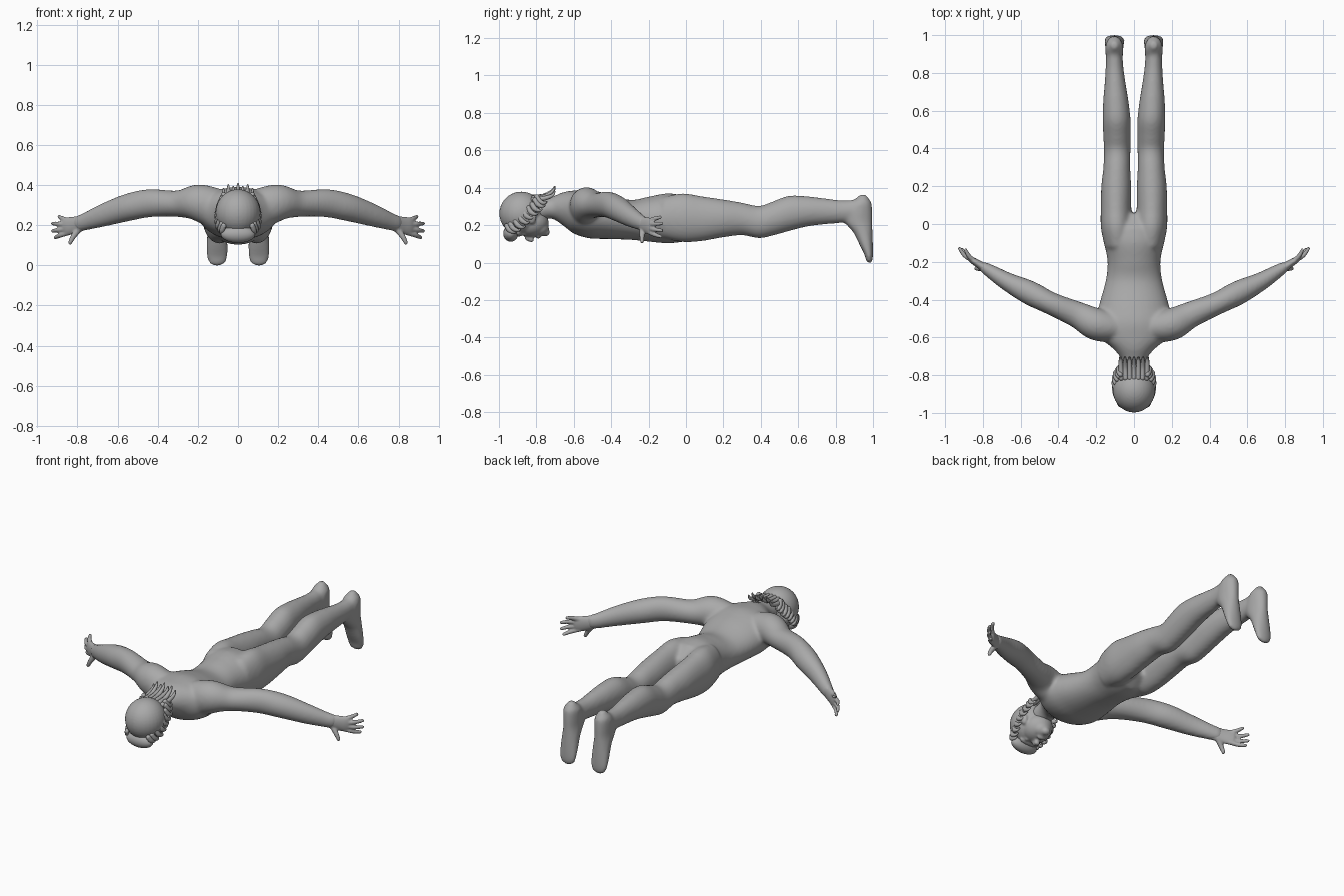
import bpy, bmesh, math
from mathutils import Vector, Matrix

if "Cube" in bpy.data.objects:
    bpy.data.objects.remove(bpy.data.objects["Cube"])

grey = bpy.data.materials.new("plain_grey")
grey.diffuse_color = (0.4, 0.4, 0.4, 1)
grey.use_nodes = True
grey.node_tree.nodes["Principled BSDF"].inputs["Base Color"].default_value = grey.diffuse_color
UP = Vector((0, 0, 1))


def spline(rows, steps=5):
    """Catmull-Rom interpolation of rows of numbers."""
    out = []
    for i in range(len(rows) - 1):
        a, b = rows[max(i - 1, 0)], rows[i]
        c, d = rows[i + 1], rows[min(i + 2, len(rows) - 1)]
        for s in range(steps):
            t = s / steps
            out.append([0.5 * (2 * q + (r - p) * t + (2 * p - 5 * q + 4 * r - w) * t * t
                               + (3 * q - p - 3 * r + w) * t ** 3)
                        for p, q, r, w in zip(a, b, c, d)])
    return out + [list(rows[-1])]


def loft(bm, rings, n=24):
    """Closed skin over elliptical rings (centre, half axis, half axis), ends rounded."""
    def cap(ring, inner):
        d = (ring[0] - inner[0]).normalized()
        r = min(ring[1].length, ring[2].length)
        return (ring[0] + d * r * 0.6, ring[1] * 0.55, ring[2] * 0.55)
    rings = [cap(rings[0], rings[1])] + rings + [cap(rings[-1], rings[-2])]
    angles = [2 * math.pi * k / n for k in range(n)]
    loops = [[bm.verts.new(c + u * math.cos(a) + v * math.sin(a)) for a in angles]
             for c, u, v in rings]
    faces = [bm.faces.new(loops[0]), bm.faces.new(loops[-1])]
    for p, q in zip(loops, loops[1:]):
        for k in range(n):
            j = (k + 1) % n
            faces.append(bm.faces.new((p[k], p[j], q[j], q[k])))
    bmesh.ops.recalc_face_normals(bm, faces=faces)


def along_y(bm, rows, side=1):
    """Rows: y, centre x, half width, top z, bottom z."""
    loft(bm, [(Vector((side * cx, y, (t + b) / 2)), Vector((w, 0, 0)),
               Vector((0, 0, (t - b) / 2))) for y, cx, w, t, b in spline(rows)], 32)


def tube(bm, rows, side=1, n=24):
    """Rows: x, y, z, sideways radius, upright radius."""
    rows = spline(rows)
    pts = [Vector((side * r[0], r[1], r[2])) for r in rows]
    rings = []
    for i, r in enumerate(rows):
        t = (pts[min(i + 1, len(pts) - 1)] - pts[max(i - 1, 0)]).normalized()
        u = t.cross(UP).normalized()
        rings.append((pts[i], u * r[3], u.cross(t) * r[4]))
    loft(bm, rings, n)


def ball(bm, centre, radii):
    bmesh.ops.create_uvsphere(bm, u_segments=32, v_segments=20, radius=1,
                              matrix=Matrix.Translation(centre) @ Matrix.Diagonal((*radii, 1)))


def finish(name, bm, voxel=0, smooth=0):
    """Make the object, fuse its overlapping volumes and soften the joins."""
    me = bpy.data.meshes.new(name)
    bm.to_mesh(me)
    bm.free()
    me.materials.append(grey)
    for p in me.polygons:
        p.use_smooth = True
    ob = bpy.data.objects.new(name, me)
    bpy.context.collection.objects.link(ob)
    if voxel:
        m = ob.modifiers.new("fuse", 'REMESH')
        m.mode, m.voxel_size, m.use_smooth_shade = 'VOXEL', voxel, True
        s = ob.modifiers.new("soften", 'SMOOTH')
        s.factor, s.iterations = 0.5, smooth
    return ob


# Body: torso, legs, feet and arms fused into one skin
body = bmesh.new()
along_y(body, [(-.79, 0, .062, .335, .22), (-.72, 0, .065, .35, .235),
               (-.66, 0, .11, .375, .2), (-.60, 0, .18, .385, .155),
               (-.52, 0, .2, .39, .13), (-.43, 0, .185, .37, .126),
               (-.30, 0, .15, .335, .122), (-.20, 0, .14, .352, .112),
               (-.10, 0, .158, .37, .103), (-.02, 0, .168, .36, .11)])
for s in (-1, 1):
    along_y(body, [(-.12, .085, .07, .35, .13), (-.02, .092, .083, .37, .11),
                   (.08, .095, .081, .355, .114), (.2, .094, .079, .337, .135),
                   (.3, .091, .071, .32, .146), (.39, .089, .07, .303, .13),
                   (.46, .09, .072, .325, .143), (.55, .092, .074, .357, .168),
                   (.65, .096, .067, .354, .193), (.75, .1, .055, .342, .205),
                   (.83, .103, .047, .333, .212), (.9, .105, .044, .335, .22)], s)
    # foot hanging down; rows: z, front y, back y, half width
    foot = spline([(.345, .91, .975, .03), (.32, .88, .992, .045), (.27, .845, .997, .048),
                   (.22, .845, .997, .047), (.16, .895, .998, .05), (.09, .93, 1.0, .054),
                   (.04, .955, 1.0, .052), (.01, .962, .998, .04)])
    loft(body, [(Vector((s * .104, (f + b) / 2, z)), Vector((w, 0, 0)),
                 Vector((0, (b - f) / 2, 0))) for z, f, b, w in foot])
    tube(body, [(.10, -.545, .28, .08, .1), (.2, -.53, .312, .086, .092),
                (.3, -.48, .307, .07, .066), (.44, -.42, .31, .06, .07),
                (.55, -.365, .288, .064, .068), (.67, -.305, .25, .049, .057),
                (.76, -.25, .218, .036, .044), (.80, -.225, .207, .028, .04)], s)
finish("body", body, .01, 8)

# Hands: flat palm, four curved fingers and a thumb
fingers = [(.222, .893, -.135, .243), (.203, .925, -.127, .209),
           (.183, .925, -.128, .171), (.163, .912, -.132, .138)]
for s, label in ((-1, "left"), (1, "right")):
    hand = bmesh.new()
    tube(hand, [(.77, -.245, .212, .028, .038), (.81, -.22, .202, .022, .042),
                (.85, -.195, .194, .018, .045), (.868, -.182, .192, .014, .04)], s)
    for bz, tx, ty, tz in fingers:
        tube(hand, [(.845, -.197, bz, .013, .013),
                    (.845 + (tx - .845) * .62, -.168, bz + (tz - bz) * .55, .012, .012),
                    (tx, ty, tz, .009, .009)], s, 12)
    tube(hand, [(.79, -.23, .185, .018, .018), (.82, -.235, .145, .014, .014),
                (.838, -.235, .11, .01, .01)], s, 12)
    finish(label + "_hand", hand, .005, 3)

# Head: skull, face, jaw, nose, lips, brow and ears
head = bmesh.new()
ball(head, (0, -.88, .262), (.112, .118, .117))
ball(head, (0, -.83, .215), (.085, .095, .078))
ball(head, (0, -.785, .185), (.056, .052, .045))
ball(head, (0, -.752, .163), (.026, .024, .022))
ball(head, (0, -.84, .137), (.014, .024, .024))
ball(head, (0, -.826, .124), (.017, .013, .016))
ball(head, (0, -.79, .142), (.027, .014, .014))
ball(head, (0, -.895, .158), (.062, .02, .02))
for s in (-1, 1):
    ball(head, (s * .092, -.825, .24), (.017, .024, .034))
    ball(head, (s * .034, -.868, .155), (.014, .012, .012))
finish("head", head, .006, 3)

# Hair: brow fringe, nape locks and locks along the sides
fringe = bmesh.new()
ball(fringe, (0, -.937, .155), (.085, .04, .043))
finish("hair_fringe", fringe)

locks = bmesh.new()
for i in range(7):
    x = -.066 + i * .022
    lift = .012 if i % 2 else 0
    drop = 3 * x * x
    tube(locks, [(x, -.82, .35 - drop, .014, .014), (x * 1.05, -.76, .356 - drop, .013, .013),
                 (x * 1.08, -.715, .372 - drop + lift, .009, .009),
                 (x * 1.1, -.702, .395 - drop + lift, .004, .004)], 1, 10)
for s in (-1, 1):
    side_line = spline([(.08, -.945, .175), (.1, -.9, .2), (.105, -.855, .25),
                        (.098, -.81, .29), (.08, -.785, .33)], 2)
    for x, y, z in side_line:
        tube(locks, [(x - .01, y - .015, z + .025, .012, .014), (x, y, z, .012, .014),
                     (x + .004, y + .025, z - .012, .008, .009),
                     (x - .004, y + .04, z - .005, .004, .004)], s, 10)
finish("hair_locks", locks)
